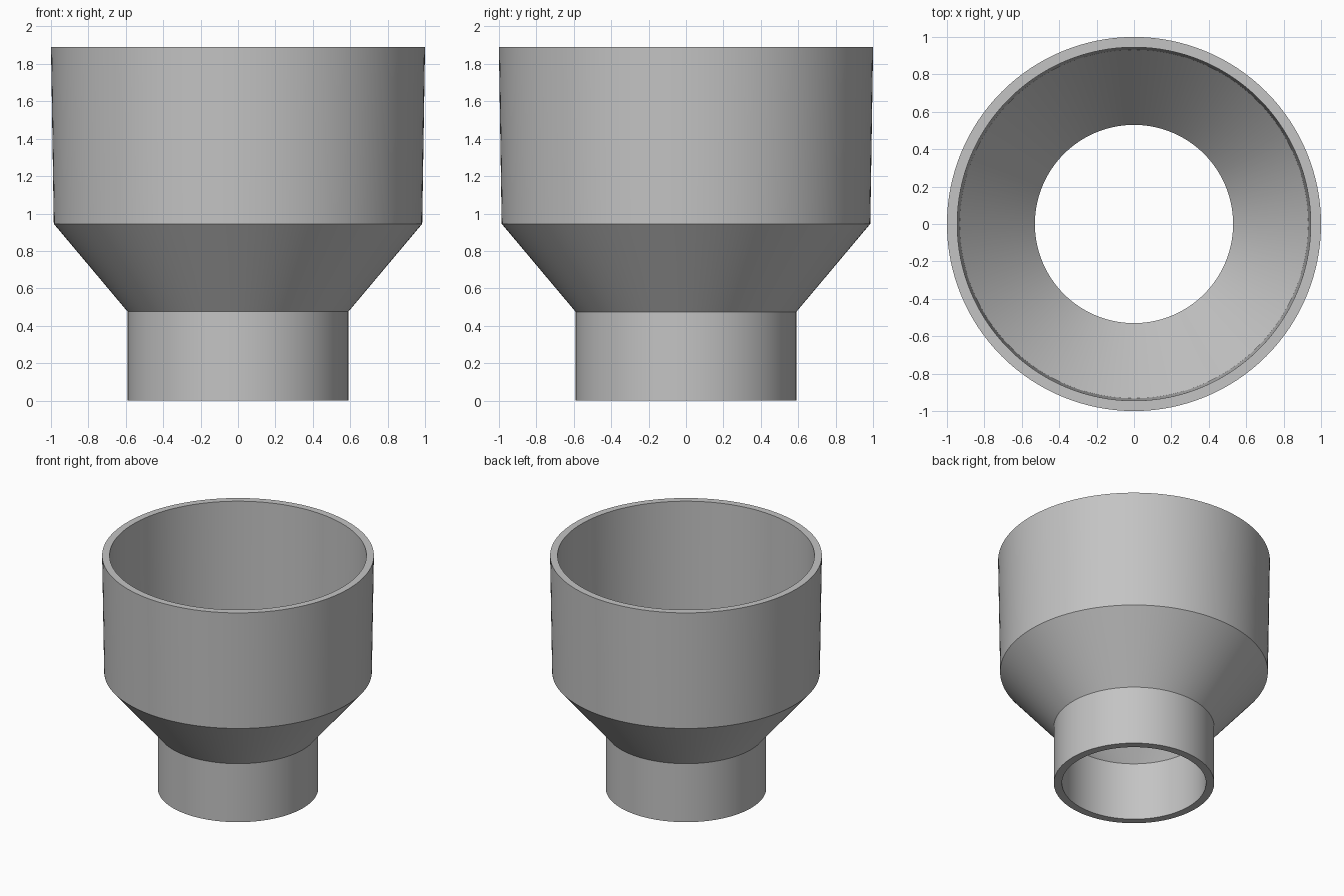
import bpy, bmesh, math

if "Cube" in bpy.data.objects:
    bpy.data.objects.remove(bpy.data.objects["Cube"])

SEGMENTS = 128

grey = bpy.data.materials.new("light grey plastic")
grey.diffuse_color = (0.55, 0.55, 0.55, 1)
grey.use_nodes = True
grey.node_tree.nodes["Principled BSDF"].inputs["Base Color"].default_value = grey.diffuse_color

# Closed wall section (radius, height): outside going up, inside coming down
section = [(0.59, 0), (0.59, 0.475), (0.985, 0.945), (1.0, 1.89),
           (0.945, 1.89), (0.932, 0.945), (0.53, 0.47), (0.53, 0)]

# Reducer body: section spun around the vertical axis
bm = bmesh.new()
rings = [[bm.verts.new((r * math.cos(2 * math.pi * i / SEGMENTS),
                        r * math.sin(2 * math.pi * i / SEGMENTS), z))
          for i in range(SEGMENTS)] for r, z in section]
for k, lower in enumerate(rings):
    upper = rings[(k + 1) % len(rings)]
    for i in range(SEGMENTS):
        j = (i + 1) % SEGMENTS
        bm.faces.new((lower[i], lower[j], upper[j], upper[i]))
bmesh.ops.recalc_face_normals(bm, faces=bm.faces)
mesh = bpy.data.meshes.new("pipe_reducer")
bm.to_mesh(mesh)
bm.free()
mesh.materials.append(grey)

reducer = bpy.data.objects.new("pipe_reducer", mesh)
bpy.context.collection.objects.link(reducer)
bpy.context.view_layer.objects.active = reducer
reducer.select_set(True)
bpy.ops.object.shade_smooth_by_angle(angle=math.radians(25))
